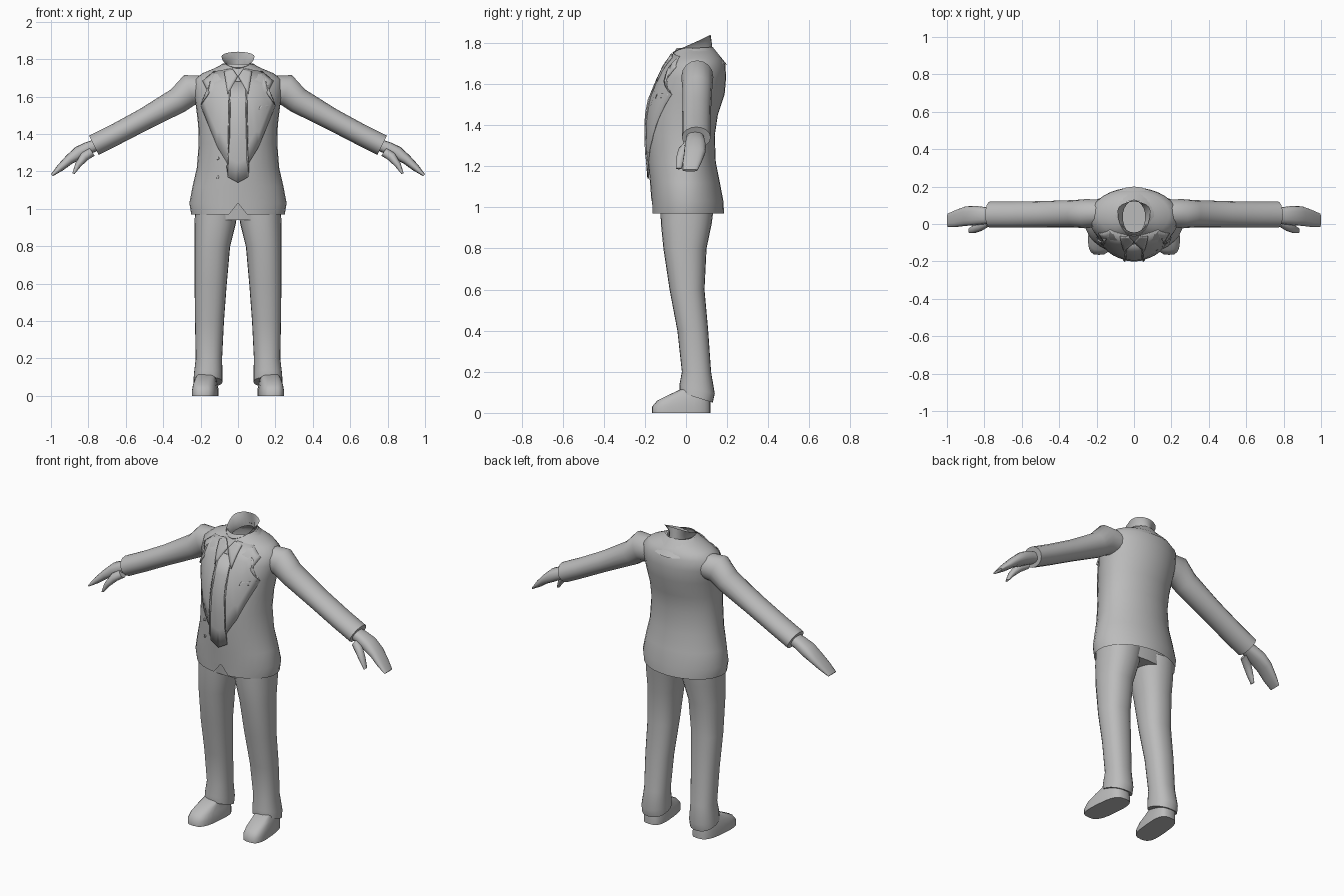
import bpy, bmesh, math
from mathutils import Vector
from mathutils.bvhtree import BVHTree

cube = bpy.data.objects.get("Cube")
if cube:
    bpy.data.objects.remove(cube)

grey = bpy.data.materials.new("plain grey")
grey.use_nodes = True
colour = (0.5, 0.5, 0.5, 1)
grey.diffuse_color = colour
grey.node_tree.nodes["Principled BSDF"].inputs["Base Color"].default_value = colour


def finish(name, bm, mirror=False, angle=50):
    mesh = bpy.data.meshes.new(name)
    bm.to_mesh(mesh)
    bm.free()
    obj = bpy.data.objects.new(name, mesh)
    bpy.context.collection.objects.link(obj)
    mesh.materials.append(grey)
    if mirror:
        obj.modifiers.new("Mirror", "MIRROR")
    bpy.ops.object.select_all(action="DESELECT")
    obj.select_set(True)
    bpy.context.view_layer.objects.active = obj
    bpy.ops.object.shade_smooth_by_angle(angle=math.radians(angle))
    return obj


def loft(name, sections, sides=24, power=1.0, caps=(True, True), mirror=False, angle=50):
    """Skin rings given as (centre, side vector, front vector, back vector)."""
    bm = bmesh.new()
    rings = []
    for c, a, front, back in sections:
        ring = []
        for i in range(sides):
            t = math.tau * i / sides
            u, v = math.cos(t), math.sin(t)
            u, v = (math.copysign(abs(k) ** power, k) for k in (u, v))
            p = Vector(c) + Vector(a) * u + Vector(back if v > 0 else front) * abs(v)
            ring.append(bm.verts.new(p))
        rings.append(ring)
    for low, high in zip(rings, rings[1:]):
        for i in range(sides):
            j = (i + 1) % sides
            bm.faces.new((low[i], low[j], high[j], high[i]))
    if caps[0]:
        bm.faces.new(rings[0][::-1])
    if caps[1]:
        bm.faces.new(rings[-1])
    bmesh.ops.recalc_face_normals(bm, faces=bm.faces)
    return finish(name, bm, mirror, angle)


def level(z, x0, x1, front, back, mid=None, tilt=0):
    """Horizontal ring, lowered at the back by tilt."""
    mid = (front + back) / 2 if mid is None else mid
    return ((x0 + x1) / 2, mid, z), ((x1 - x0) / 2, 0, 0), (0, front - mid, tilt), (0, back - mid, -tilt)


def limb(name, points, sides=16, power=1.0):
    """Tube along (x, z, thickness, depth, y) points, square to its path."""
    sections = []
    for i, (x, z, r, depth, y) in enumerate(points):
        p, q = points[max(i - 1, 0)], points[min(i + 1, len(points) - 1)]
        d = Vector((q[0] - p[0], 0, q[1] - p[1])).normalized()
        up = Vector((-d.z, 0, d.x)) * r
        sections.append(((x, y, z), up, (0, -depth, 0), (0, depth, 0)))
    return loft(name, sections, sides, power, mirror=True)


# Jacket body, with a notch at the front of the hem
body = [(.97, .25, -.165, .185, 0), (1.03, .26, -.168, .182, 0), (1.12, .243, -.175, .165, 0),
        (1.22, .22, -.185, .145, 0), (1.35, .21, -.19, .14, 0), (1.45, .213, -.187, .155, .01),
        (1.55, .225, -.165, .188, .02), (1.63, .24, -.13, .195, .03), (1.69, .235, -.1, .192, .04),
        (1.725, .19, -.075, .175, .05), (1.75, .13, -.06, .15, .05), (1.775, .075, -.045, .125, .04)]
jacket = loft("jacket", [level(z, -w, w, f, b, m) for z, w, f, b, m in body],
              sides=32, caps=(False, False))
for v in jacket.data.vertices:
    if v.co.z < .98 and abs(v.co.x) < .01 and v.co.y < 0:
        v.co.z = 1.03

# Coat collar around the back and the tilted open shirt collar
loft("coat_collar", [((0, .065, 1.728), (.155, 0, 0), (0, -.12, .012), (0, .135, -.035)),
                     ((0, .04, 1.775), (.085, 0, 0), (0, -.09, -.015), (0, .09, .005))],
     caps=(False, False))
loft("shirt_collar", [((0, .04, 1.735), (.06, 0, 0), (0, -.1, -.02), (0, .09, .02)),
                      ((0, .04, 1.775), (.06, 0, 0), (0, -.095, -.03), (0, .085, .03)),
                      ((0, .07, 1.815), (.088, 0, 0), (0, -.135, -.06), (0, .05, .025))],
     caps=(False, False))

# Sleeves, hands and thumbs
limb("sleeve", [(.15, 1.64, .07, .07, .06), (.26, 1.635, .085, .078, .055), (.32, 1.58, .07, .073, .055),
                (.5, 1.48, .059, .07, .052), (.66, 1.395, .057, .07, .05), (.77, 1.34, .057, .07, .05)])
limb("hand", [(.75, 1.345, .03, .04, .045), (.8, 1.325, .034, .046, .045), (.85, 1.3, .036, .052, .045),
              (.9, 1.265, .027, .052, .042), (.95, 1.22, .02, .046, .03), (.995, 1.18, .007, .036, .02)],
     power=.8)
limb("thumb", [(.78, 1.305, .025, .025, .01), (.82, 1.28, .025, .026, -.012),
               (.855, 1.235, .017, .022, -.028), (.88, 1.188, .006, .014, -.035)], sides=10)

# Trousers
loft("trouser_seat", [level(.94, -.2, .2, -.115, .12), level(1.08, -.22, .22, -.13, .13)], power=.85)
leg = [(.075, .083, .238, -.03, .13, .025), (.115, .083, .236, -.032, .14, .022),
       (.2, .085, .226, -.02, .122, 0), (.4, .075, .23, -.042, .108, 0), (.6, .06, .232, -.08, .09, 0),
       (.8, .042, .232, -.11, .1, 0), (.92, .012, .232, -.122, .125, 0), (1, 0, .23, -.125, .135, 0)]
loft("trouser_leg", [level(z, a, b, f, k, tilt=t) for z, a, b, f, k, t in leg],
     power=.88, mirror=True)

# Shoes, toes turned slightly out
shoe = [(0, .105, .24, -.165, .12), (.03, .105, .24, -.165, .12), (.06, .112, .236, -.14, .118),
        (.085, .118, .23, -.09, .115), (.115, .12, .22, -.025, .112)]
shoes = loft("shoe", [level(z, a, b, f, k) for z, a, b, f, k in shoe], power=.65, mirror=True, angle=40)
for v in shoes.data.vertices:
    v.co.x -= .09 * v.co.y

# Thin plates laid on the jacket front
surface = BVHTree.FromPolygons([v.co for v in jacket.data.vertices],
                               [p.vertices[:] for p in jacket.data.polygons])


def plate(name, outline, gap, mirror=False):
    bm = bmesh.new()
    bm.faces.new([bm.verts.new((x, 0, z)) for x, z in outline])
    bmesh.ops.triangulate(bm, faces=bm.faces)
    bmesh.ops.subdivide_edges(bm, edges=bm.edges, cuts=4, use_grid_fill=True)
    for v in bm.verts:
        hit = surface.ray_cast(Vector((v.co.x, -1, v.co.z)), Vector((0, 1, 0)))[0]
        v.co.y = (hit.y if hit else 0) - gap
    bmesh.ops.recalc_face_normals(bm, faces=bm.faces)
    if sum(f.normal.y for f in bm.faces) > 0:
        bmesh.ops.reverse_faces(bm, faces=bm.faces)
    obj = finish(name, bm, mirror)
    solid = obj.modifiers.new("Thickness", "SOLIDIFY")
    solid.thickness = .008
    return obj


plate("lapel", [(.04, 1.75), (.13, 1.735), (.19, 1.685), (.155, 1.615), (.2, 1.55),
                (.11, 1.33), (.03, 1.2), (.03, 1.6)], .008, True)
plate("waistcoat_front", [(0, 1.14), (.055, 1.17), (.045, 1.4), (.04, 1.68),
                          (-.04, 1.68), (-.045, 1.4), (-.055, 1.17)], .011)
plate("shirt_collar_point", [(.002, 1.71), (.055, 1.615), (.075, 1.735), (.03, 1.75)], .014, True)
plate("chest_pocket", [(.11, 1.53), (.19, 1.535), (.185, 1.555), (.12, 1.55)], .006)

# Jacket buttons
for z in (1.17, 1.27):
    plate("button", [(-.11 + .008 * math.cos(k), z + .008 * math.sin(k))
                     for k in (math.tau * i / 8 for i in range(8))], .006)
